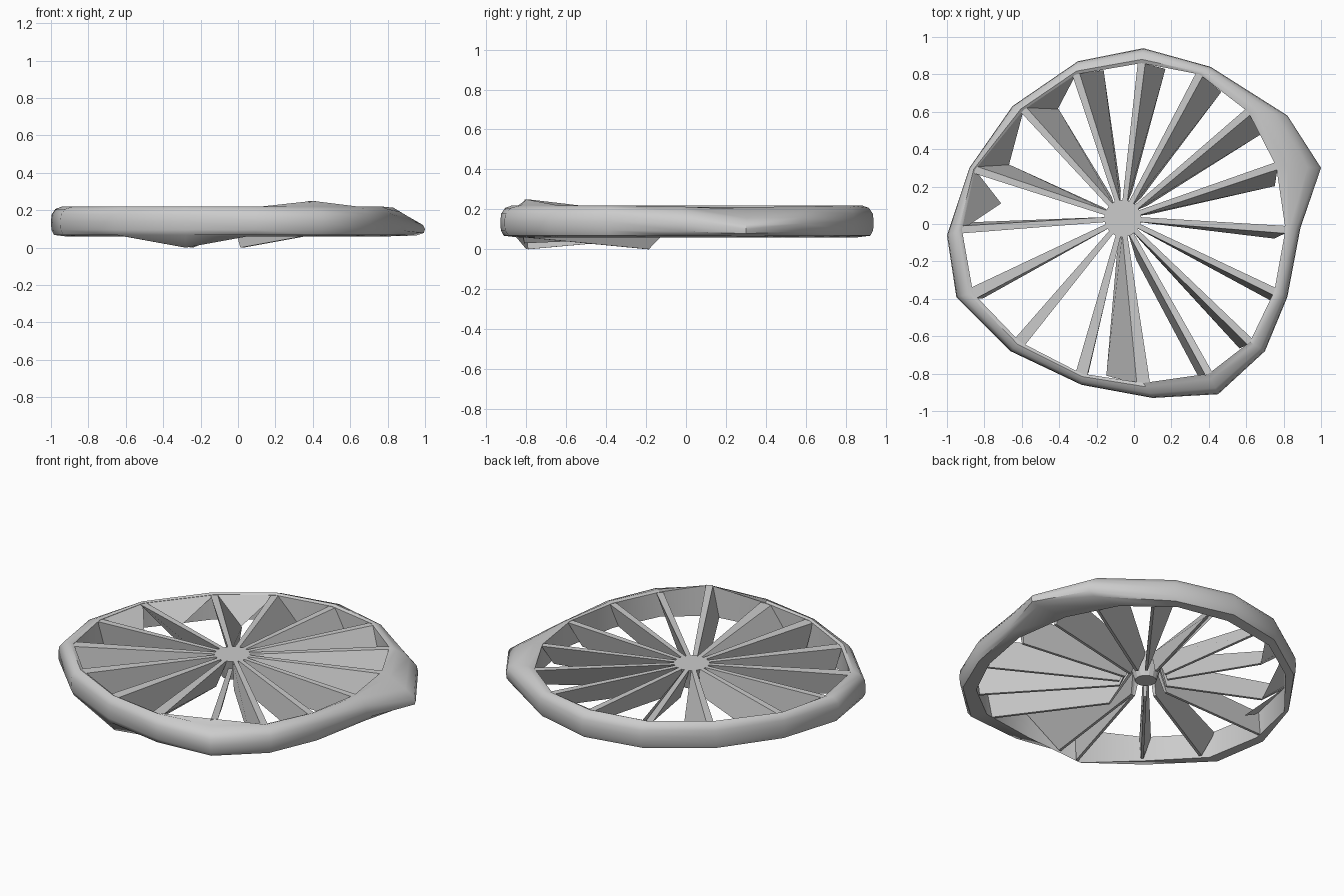
import bpy, bmesh, math
from mathutils import Vector

if "Cube" in bpy.data.objects:
    bpy.data.objects.remove(bpy.data.objects["Cube"], do_unlink=True)

grey = bpy.data.materials.new("light grey")
grey.use_nodes = True
color = (0.6, 0.6, 0.6, 1)
grey.diffuse_color = color
grey.node_tree.nodes["Principled BSDF"].inputs["Base Color"].default_value = color


def finish(name, bm, smooth_angle=None):
    bmesh.ops.recalc_face_normals(bm, faces=bm.faces)
    mesh = bpy.data.meshes.new(name)
    bm.to_mesh(mesh)
    bm.free()
    obj = bpy.data.objects.new(name, mesh)
    obj.data.materials.append(grey)
    bpy.context.collection.objects.link(obj)
    if smooth_angle:
        bpy.ops.object.select_all(action="DESELECT")
        obj.select_set(True)
        bpy.context.view_layer.objects.active = obj
        bpy.ops.object.shade_smooth_by_angle(angle=math.radians(smooth_angle))
    return obj


def loft(bm, rings, closed):
    """Join rings of points with quads, capping the ends of open lofts."""
    loops = [[bm.verts.new(p) for p in ring] for ring in rings]
    count = len(loops[0])
    pairs = list(zip(loops, loops[1:]))
    if closed:
        pairs.append((loops[-1], loops[0]))
    else:
        bm.faces.new(loops[0])
        bm.faces.new(loops[-1])
    for a, b in pairs:
        for j in range(count):
            k = (j + 1) % count
            bm.faces.new((a[j], a[k], b[k], b[j]))


# Sixteen stations, counterclockwise from +x: rim outline, rim opening, blade foot
outer = [(0.89, -0.02), (1.0, 0.3), (0.82, 0.58), (0.41, 0.84),
         (0.05, 0.94), (-0.3, 0.87), (-0.65, 0.63), (-0.88, 0.3),
         (-1.0, -0.06), (-0.95, -0.39), (-0.66, -0.68), (-0.28, -0.86),
         (0.1, -0.93), (0.45, -0.91), (0.7, -0.68), (0.82, -0.39)]
inner = [(0.81, -0.03), (0.76, 0.31), (0.61, 0.6), (0.35, 0.8),
         (0.04, 0.86), (-0.31, 0.8), (-0.59, 0.61), (-0.85, 0.29),
         (-0.92, -0.03), (-0.86, -0.37), (-0.61, -0.63), (-0.28, -0.8),
         (0.05, -0.85), (0.4, -0.8), (0.62, -0.63), (0.75, -0.36)]
foot = [(0.75, -0.07), (0.75, 0.21), (0.68, 0.49), (0.46, 0.71),
        (0.16, 0.83), (-0.17, 0.82), (-0.41, 0.61), (-0.67, 0.31),
        (-0.91, 0.0), (-0.81, -0.39), (-0.58, -0.62), (-0.25, -0.79),
        (-0.14, -0.81), (0.35, -0.81), (0.57, -0.66), (0.73, -0.4)]
LOW, HIGH = 0.06, 0.21
peak = {13: 0.25}     # raised corner of the rim opening
dip = {11: 0.0}       # lowered corner of the rim opening

# Rim: rounded outside, flat inner wall, flattened at the bulge on one side
section = [(0.25, 0.22), (0.7, 0.207), (0.95, 0.178),
           (1, 0.14), (0.97, 0.095), (0.8, 0.068)]
flatten = {0: 0.15, 1: 0.5, 2: 0.15}
rings = []
for i, (o, n) in enumerate(zip(outer, inner)):
    o, n = Vector(o), Vector(n)
    ring = [(*n, peak.get(i, 0.212))]
    for f, z in section:
        ring.append((*n.lerp(o, f), LOW + (z - LOW) * (1 - flatten.get(i, 0) * f)))
    rings.append(ring + [(*n, dip.get(i, LOW))])
bm = bmesh.new()
loft(bm, rings, True)
finish("rim", bm, 40)

# Hub: short faceted drum tapering downward, slightly off centre
centre = Vector((-0.06, 0.03))
bm = bmesh.new()
loft(bm, [[(centre.x + r * math.cos(a * math.pi / 8),
            centre.y + r * math.sin(a * math.pi / 8), z) for a in range(16)]
          for r, z in ((0.06, 0.08), (0.1, HIGH))], False)
finish("hub", bm)

# Blades: flat top strip, leaning down to a narrow foot
half_width = {9: 0.032, 10: 0.032, 11: 0.032, 12: 0.035}
for i, (n, b) in enumerate(zip(inner, foot)):
    n, b = Vector(n), Vector(b)
    along = (n - centre).normalized()
    side = Vector((-along.y, along.x))
    root = centre + along * 0.08
    root_foot = centre + along * 0.15 + (b - n) * 0.2
    root_top, root_low = HIGH, LOW
    foot_low = dip.get(i, LOW)
    if i == 12:   # wide blade whose foot runs into the lowered corner
        foot_low = 0.03
    if i == 13:   # this blade is tipped along its length
        root_foot = Vector((0.02, -0.19))
        root_top, root_low = 0.16, 0.0

    def end(top, low, half, z_top, z_low):
        return [(*(top + side * half), z_top), (*(top - side * half), z_top),
                (*(low - side * 0.008), z_low), (*(low + side * 0.008), z_low)]

    bm = bmesh.new()
    loft(bm, [end(root, root_foot, 0.013, root_top, root_low),
              end(n, b, half_width.get(i, 0.02), peak.get(i, HIGH), foot_low)], False)
    finish(f"blade_{i + 1}", bm)

# Sloping webs between the rim opening and low points inside it
for i, low in ((6, foot[6]), (7, foot[7]), (8, (-0.71, 0.11))):
    bm = bmesh.new()
    bm.faces.new([bm.verts.new(p) for p in
                  ((*inner[i], HIGH), (*low, LOW), (*inner[i - 1], HIGH))])
    finish(f"rim_web_{i + 1}", bm)
